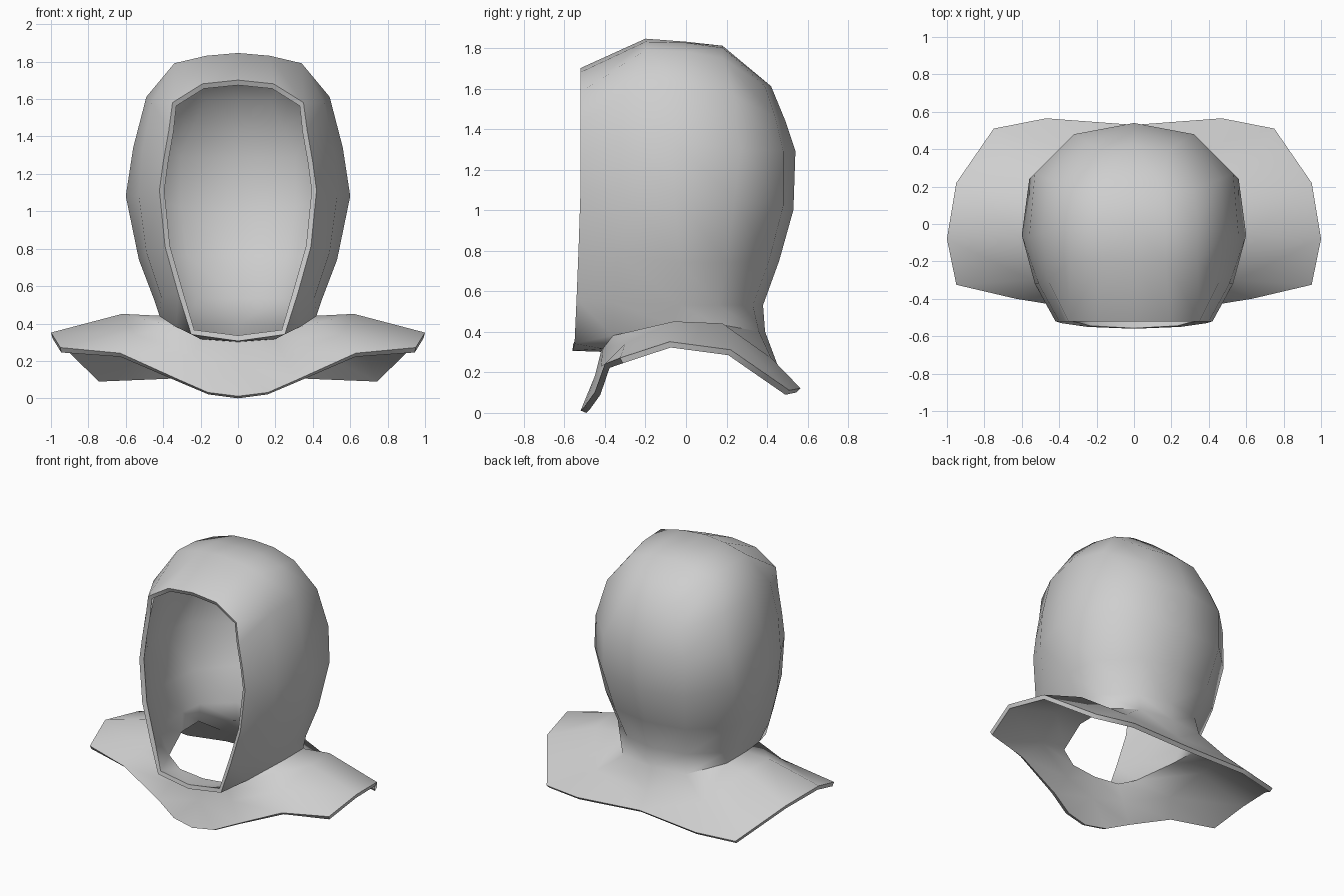
import bpy, bmesh, math

if "Cube" in bpy.data.objects:
    bpy.data.objects.remove(bpy.data.objects["Cube"])

# Half hood: rows run from the face opening round the side to the back centre
rows = [
    [(.35, -.52, 1.60), (.34, -.20, 1.81), (.34, .0, 1.80), (.32, .18, 1.77), (.18, .39, 1.63), (0, .42, 1.63)],
    [(.37, -.52, 1.45), (.46, -.30, 1.60), (.49, -.05, 1.63), (.46, .24, 1.58), (.25, .44, 1.48), (0, .49, 1.46)],
    [(.40, -.52, 1.28), (.51, -.32, 1.35), (.56, -.07, 1.36), (.53, .27, 1.32), (.32, .48, 1.31), (0, .54, 1.31)],
    [(.42, -.52, 1.13), (.53, -.32, 1.10), (.60, -.06, 1.10), (.56, .24, 1.08), (.32, .48, 1.04), (0, .53, 1.02)],
    [(.39, -.53, .83), (.49, -.33, .80), (.53, -.03, .76), (.50, .20, .76), (.28, .41, .77), (0, .46, .77)],
    [(.32, -.54, .58), (.41, -.36, .56), (.45, -.03, .55), (.43, .16, .55), (.24, .33, .55), (0, .38, .55)],
    [(.25, -.55, .36), (.33, -.36, .40), (.42, -.08, .46), (.42, .14, .46), (.25, .36, .42), (0, .39, .42)],
]
# Crown: middle strip and centre line, front to back
crown_mid = [(.19, -.52, 1.70), (.17, -.20, 1.85), (.17, .0, 1.845), (.16, .18, 1.82)]
crown_centre = [(0, -.52, 1.72), (0, -.20, 1.865), (0, .0, 1.85), (0, .18, 1.83)]
# Chin edge and the neck below it
chin = (0, -.56, .325)
neck_front = [(0, -.42, .32), (.20, -.41, .335)]
# Cape: middle ring and outer edge, front centre to back centre
cape_mid = [(0, -.45, .20), (.24, -.42, .25), (.55, -.30, .36), (.62, -.06, .47),
            (.60, .18, .46), (.42, .42, .29), (0, .45, .26)]
cape_edge = [(0, -.52, .03), (.16, -.50, .05), (.32, -.45, .12), (.63, -.40, .26), (.95, -.325, .29),
             (1.0, -.08, .37), (.95, .22, .33), (.75, .51, .13), (.47, .565, .14), (0, .53, .16)]
edge_to_mid = [0, 0, 1, 2, 2, 3, 4, 5, 5, 6]

bm = bmesh.new()


def verts(points):
    return [bm.verts.new(p) for p in points]


def face(*corners):
    unique = list(dict.fromkeys(corners))
    if len(unique) > 2:
        bm.faces.new(unique)


def bridge(a, b):
    for i in range(len(a) - 1):
        face(a[i], a[i + 1], b[i + 1], b[i])


# Hood sides and back
grid = [verts(r) for r in rows]
for upper, lower in zip(grid, grid[1:]):
    bridge(upper, lower)

# Crown
mid, centre = verts(crown_mid), verts(crown_centre)
bridge(grid[0][:4], mid)
bridge(mid, centre)
face(grid[0][3], grid[0][4], mid[3])
face(mid[3], grid[0][4], grid[0][5], centre[3])

# Chin and neck
chin_v, front = bm.verts.new(chin), verts(neck_front)
rim_low = grid[-1][0]
face(chin_v, rim_low, front[1], front[0])
face(rim_low, grid[-1][1], front[1])

# Cape
neck = front + grid[-1][1:]
ring, edge = verts(cape_mid), verts(cape_edge)
bridge(neck, ring)
bridge([ring[i] for i in edge_to_mid], edge)

# Make the faces point outwards
bmesh.ops.recalc_face_normals(bm, faces=bm.faces)
bm.normal_update()
if next(f for f in centre[1].link_faces).normal.z < 0:
    bmesh.ops.reverse_faces(bm, faces=bm.faces)

mesh = bpy.data.meshes.new("hood_and_cape")
bm.to_mesh(mesh)
bm.free()
hood = bpy.data.objects.new("hood_and_cape", mesh)
bpy.context.collection.objects.link(hood)
bpy.context.view_layer.objects.active = hood
hood.select_set(True)

# Mirror the half and give the cloth its thickness
mirror = hood.modifiers.new("mirror", 'MIRROR')
mirror.use_clip = True
cloth = hood.modifiers.new("cloth", 'SOLIDIFY')
cloth.thickness = .03
cloth.offset = -1
for name in ("mirror", "cloth"):
    bpy.ops.object.modifier_apply(modifier=name)
bpy.ops.object.shade_smooth_by_angle(angle=math.radians(60))

# Stand it on the ground
low = min(v.co.z for v in hood.data.vertices)
for v in hood.data.vertices:
    v.co.z -= low

grey = bpy.data.materials.new("grey cloth")
grey.diffuse_color = (.62, .62, .62, 1)
grey.use_nodes = True
grey.node_tree.nodes["Principled BSDF"].inputs["Base Color"].default_value = grey.diffuse_color
hood.data.materials.append(grey)
